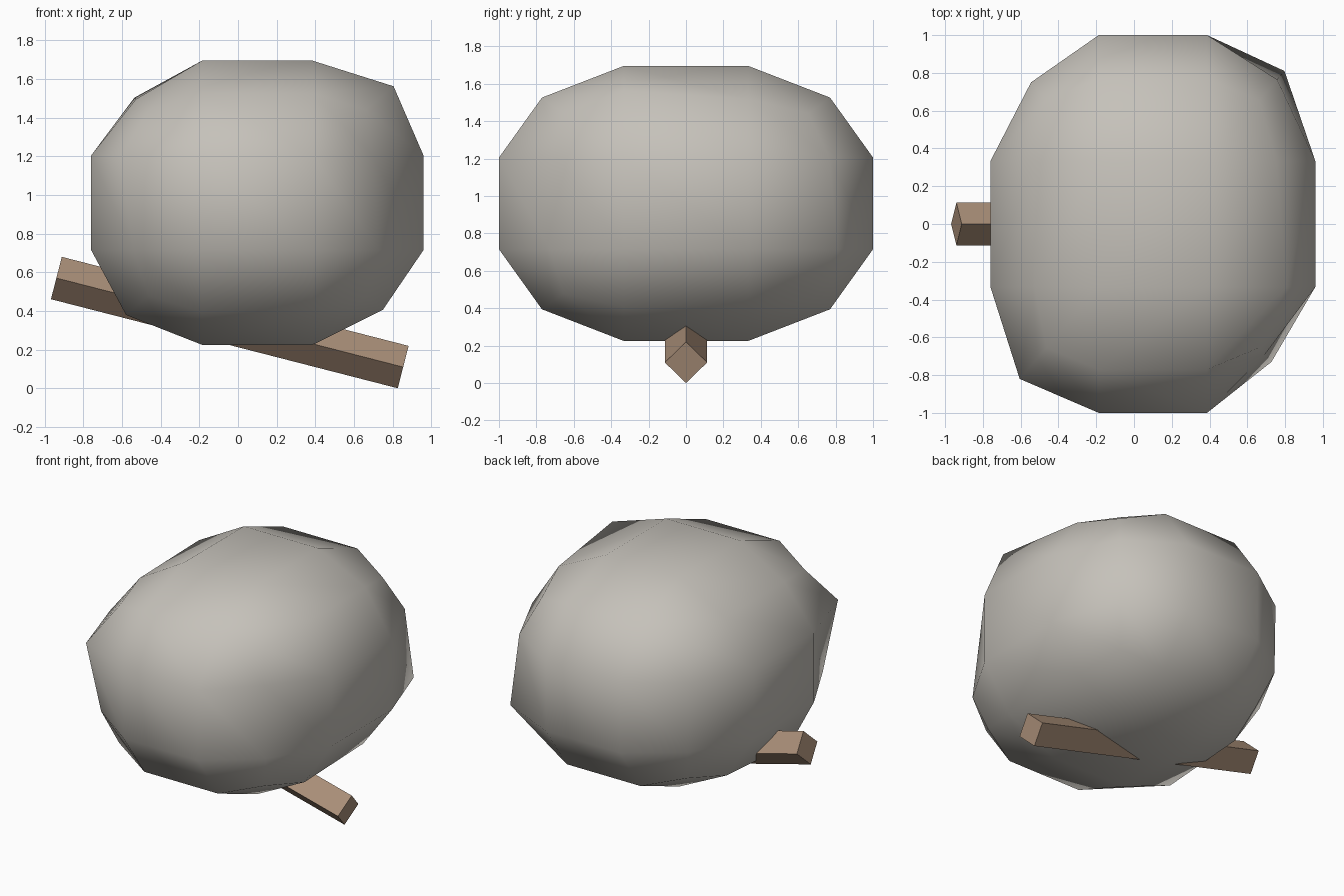
import bpy, bmesh, math
from mathutils import Vector, Matrix

cube = bpy.data.objects.get("Cube")
if cube:
    bpy.data.objects.remove(cube, do_unlink=True)


def material(name, rgb):
    m = bpy.data.materials.new(name)
    m.use_nodes = True
    m.diffuse_color = (*rgb, 1)
    m.node_tree.nodes["Principled BSDF"].inputs["Base Color"].default_value = (*rgb, 1)
    return m


def make_object(name, bm, mat, smooth):
    mesh = bpy.data.meshes.new(name)
    for f in bm.faces:
        f.smooth = smooth
    bm.to_mesh(mesh)
    bm.free()
    mesh.materials.append(mat)
    ob = bpy.data.objects.new(name, mesh)
    bpy.context.collection.objects.link(ob)
    return ob


stone = material("warm grey stone", (0.56, 0.535, 0.49))
wood = material("brown wood", (0.40, 0.275, 0.19))

# Boulder: cube cut in thirds, with edges and corners drawn inwards.
# Uneven edges, keyed by inner axis and the signs of x, y, z.
EDGE, CORNER = 0.77, 0.655
uneven = {
    "z-++": 0.75, "z-+-": 0.745, "z+++": 0.765, "z++-": 0.81,
    "z--+": 0.82, "z---": 0.745, "z+-+": 0.69, "z+--": 0.73,
    "y--+": 0.73, "y-++": 0.74, "y+-+": 0.82, "y+++": 0.76,
    "y---": 0.79, "y-+-": 0.76, "y+--": 0.755, "y++-": 0.74,
}
bm = bmesh.new()
bmesh.ops.create_cube(bm, size=2)
bmesh.ops.subdivide_edges(bm, edges=bm.edges[:], cuts=2, use_grid_fill=True)
half = Vector((0.86, 1.0, 0.735))
for v in bm.verts:
    outer = [i for i in range(3) if abs(v.co[i]) > 0.9]
    factor = 1.0
    if len(outer) == 3:
        factor = CORNER
    elif len(outer) == 2:
        inner = "xyz"[3 - sum(outer)]
        signs = "".join("+" if c > 0 else "-" for c in v.co)
        factor = uneven.get(inner + signs, EDGE)
    for i in outer:
        v.co[i] *= factor
    v.co = Vector(c * h for c, h in zip(v.co, half)) + Vector((0.1, 0, 0.96))
bmesh.ops.recalc_face_normals(bm, faces=bm.faces[:])
make_object("boulder", bm, stone, True)

# Square beam lying on its edge, sloping down under the boulder
bm = bmesh.new()
bmesh.ops.create_cube(bm, size=1)
bmesh.ops.scale(bm, vec=(1.853, 0.16, 0.16), verts=bm.verts[:])
bmesh.ops.rotate(bm, matrix=Matrix.Rotation(math.radians(45), 3, "X"), verts=bm.verts[:])
beam = make_object("wooden_beam", bm, wood, False)
beam.rotation_euler = (0, math.radians(14.4), 0)
beam.location = (-0.0425, 0, 0.34)
